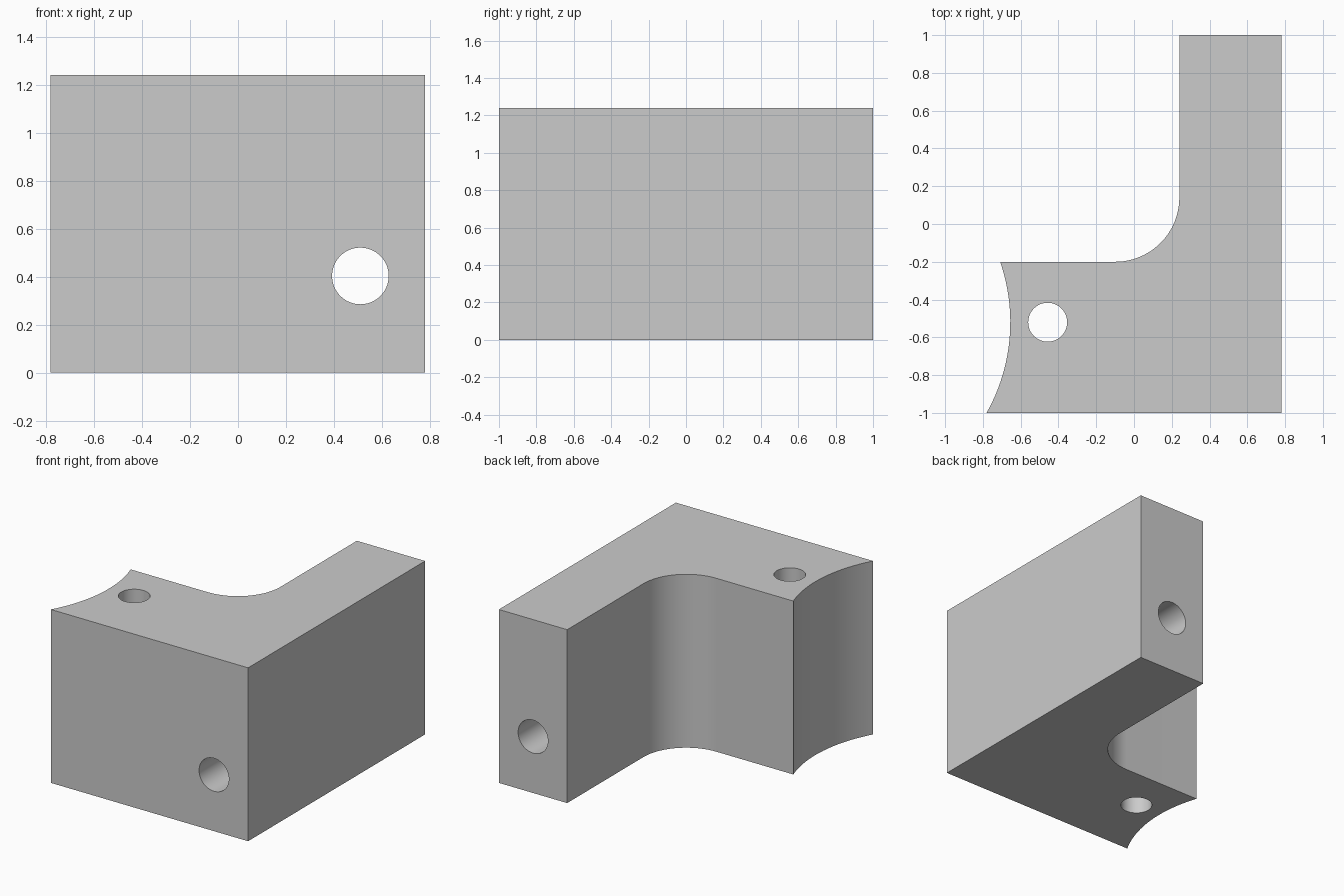
import bpy, bmesh
from math import pi, sin, cos, asin

cube = bpy.data.objects.get("Cube")
if cube:
    bpy.data.objects.remove(cube, do_unlink=True)

HEIGHT = 1.24
grey = bpy.data.materials.new("plain grey")
grey.use_nodes = True
grey.diffuse_color = (0.6, 0.6, 0.6, 1)
grey.node_tree.nodes["Principled BSDF"].inputs["Base Color"].default_value = (0.6, 0.6, 0.6, 1)


def arc(cx, cy, r, start, end, steps):
    angles = [start + (end - start) * i / steps for i in range(steps + 1)]
    return [(cx + r * cos(a), cy + r * sin(a)) for a in angles]


# L-shaped outline: straight outer sides, inner fillet, hollowed left end
end_y, end_r = -0.52, 0.98
outline = [(0.78, -1), (0.78, 1), (0.24, 1)]
outline += arc(-0.1, 0.14, 0.34, 0, -pi / 2, 24)
outline += arc(-1.635, end_y, end_r, asin((-0.2 - end_y) / end_r),
               asin((-1 - end_y) / end_r), 24)

bm = bmesh.new()
base = bm.faces.new([bm.verts.new((x, y, 0)) for x, y in outline])
grown = bmesh.ops.extrude_face_region(bm, geom=[base])["geom"]
bmesh.ops.translate(bm, vec=(0, 0, HEIGHT),
                    verts=[v for v in grown if isinstance(v, bmesh.types.BMVert)])
bmesh.ops.recalc_face_normals(bm, faces=bm.faces)
mesh = bpy.data.meshes.new("bracket_block")
bm.to_mesh(mesh)
bm.free()
block = bpy.data.objects.new("bracket_block", mesh)
bpy.context.collection.objects.link(block)
mesh.materials.append(grey)


# Through holes
def drill(name, radius, location, rotation):
    bpy.ops.mesh.primitive_cylinder_add(vertices=64, radius=radius, depth=3,
                                        location=location, rotation=rotation)
    cutter = bpy.context.object
    cutter.name = name
    cutter.data.materials.append(grey)
    cutter.hide_render = True
    cutter.hide_viewport = True
    cut = block.modifiers.new(name, "BOOLEAN")
    cut.operation = "DIFFERENCE"
    cut.solver = "EXACT"
    cut.object = cutter
    return cutter


cutters = [drill("long_hole_cutter", 0.118, (0.51, 0, 0.403), (pi / 2, 0, 0)),
           drill("upright_hole_cutter", 0.103, (-0.457, end_y, 0.6), (0, 0, 0))]

# Bake the holes, then smooth the curved walls only
bpy.context.view_layer.update()
evaluated = block.evaluated_get(bpy.context.evaluated_depsgraph_get())
block_mesh = bpy.data.meshes.new_from_object(evaluated)
block.modifiers.clear()
block.data = block_mesh
for cutter in cutters:
    bpy.data.objects.remove(cutter, do_unlink=True)

bpy.ops.object.select_all(action="DESELECT")
block.select_set(True)
bpy.context.view_layer.objects.active = block
bpy.ops.object.shade_smooth_by_angle(angle=pi / 7)
